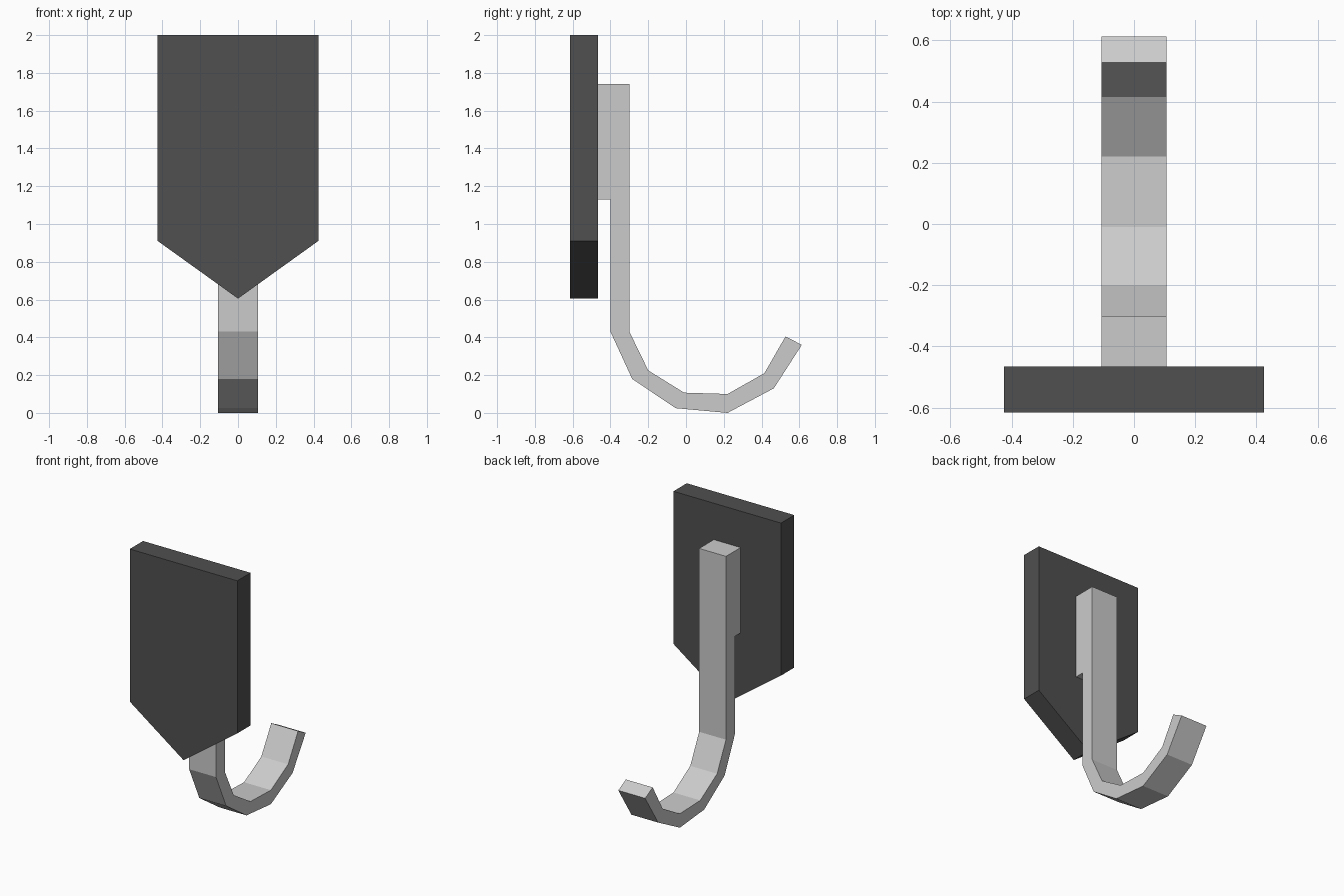
import bpy
import bmesh
from mathutils import Vector

cube = bpy.data.objects.get("Cube")
if cube:
    bpy.data.objects.remove(cube, do_unlink=True)


def make_material(name, grey):
    mat = bpy.data.materials.new(name)
    mat.use_nodes = True
    colour = (grey, grey, grey, 1)
    mat.diffuse_color = colour
    mat.node_tree.nodes["Principled BSDF"].inputs["Base Color"].default_value = colour
    return mat


def extrude_profile(name, points, offset, mat):
    """Fill a closed outline and extrude it along an offset."""
    bm = bmesh.new()
    face = bm.faces.new([bm.verts.new(p) for p in points])
    result = bmesh.ops.extrude_face_region(bm, geom=[face], use_keep_orig=True)
    moved = [v for v in result["geom"] if isinstance(v, bmesh.types.BMVert)]
    bmesh.ops.translate(bm, verts=moved, vec=Vector(offset))
    bmesh.ops.recalc_face_normals(bm, faces=bm.faces)
    mesh = bpy.data.meshes.new(name)
    bm.to_mesh(mesh)
    bm.free()
    mesh.materials.append(mat)
    obj = bpy.data.objects.new(name, mesh)
    bpy.context.collection.objects.link(obj)
    return obj


dark = make_material("dark grey", 0.08)
light = make_material("light grey", 0.6)

# Pointed front plate
front, back = -0.615, -0.465
half = 0.425
plate = [(-half, 2), (-half, 0.91), (0, 0.605), (half, 0.91), (half, 2)]
extrude_profile("front_plate", [(x, front, z) for x, z in plate],
                (0, back - front, 0), dark)

# Hook: mounting block and stem, then the curved outer and inner edges
w = 0.106
stem = [(-0.3, 1.74), (back, 1.74), (back, 1.13), (-0.4, 1.13)]
outer = [(-0.4, 0.43), (-0.285, 0.18), (-0.055, 0.025), (0.22, 0.0),
         (0.465, 0.13), (0.613, 0.36)]
inner = [(0.527, 0.405), (0.415, 0.21), (0.22, 0.1), (-0.01, 0.107),
         (-0.2, 0.225), (-0.3, 0.43)]
extrude_profile("hook", [(-w, y, z) for y, z in stem + outer + inner],
                (2 * w, 0, 0), light)
